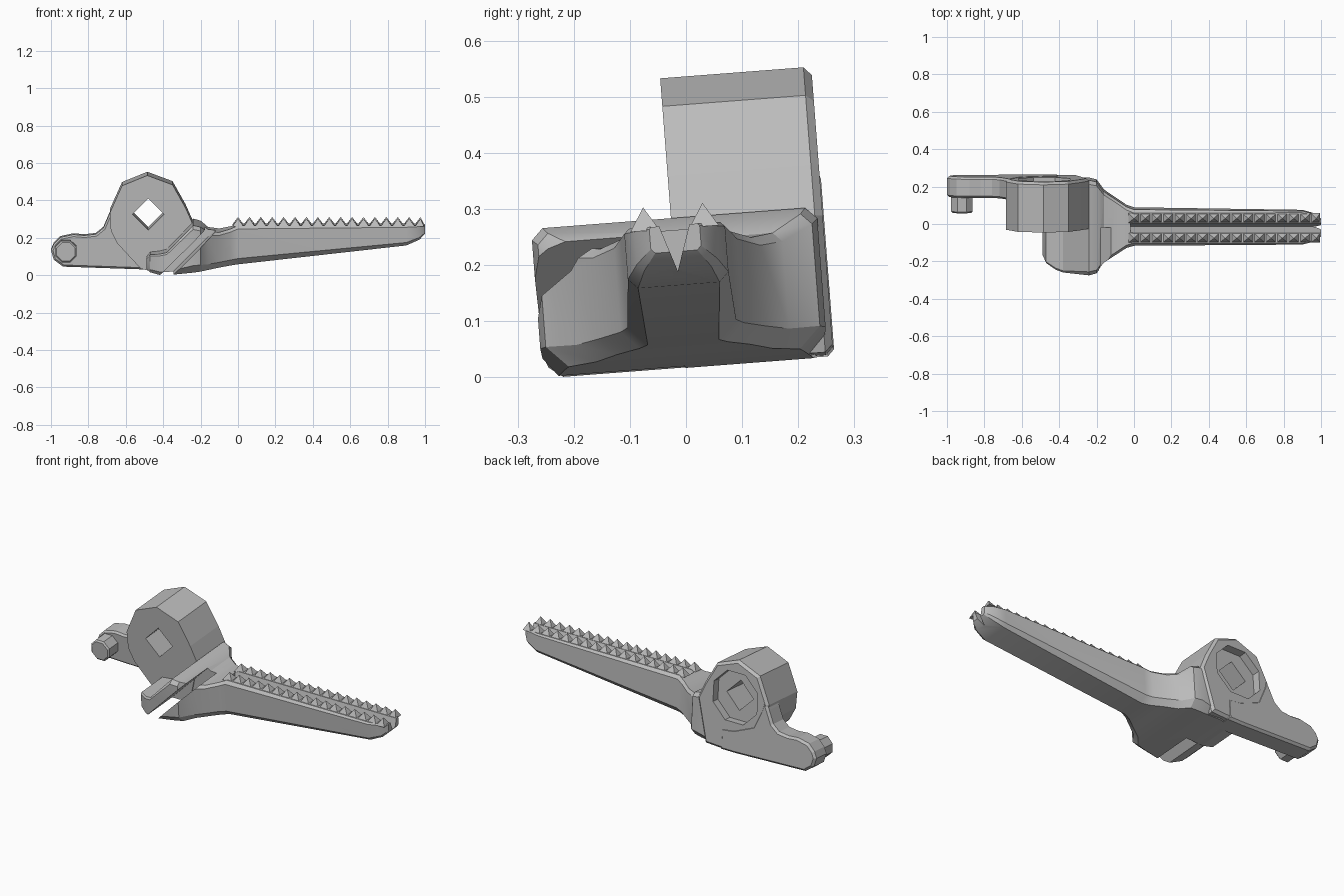
import bpy, bmesh, math
from mathutils import Matrix, Vector

cube = bpy.data.objects.get("Cube")
if cube:
    bpy.data.objects.remove(cube, do_unlink=True)

# Single bare metal colour
metal = bpy.data.materials.new("grey metal")
metal.use_nodes = True
metal.diffuse_color = (0.5, 0.5, 0.5, 1)
metal.node_tree.nodes["Principled BSDF"].inputs["Base Color"].default_value = (0.5, 0.5, 0.5, 1)

# The whole lever leans slightly about its long axis
TILT = Matrix.Rotation(math.radians(4.4), 4, 'X')


def finish(name, bm):
    bmesh.ops.recalc_face_normals(bm, faces=bm.faces)
    bm.transform(TILT)
    mesh = bpy.data.meshes.new(name)
    bm.to_mesh(mesh)
    bm.free()
    mesh.materials.append(metal)
    obj = bpy.data.objects.new(name, mesh)
    bpy.context.collection.objects.link(obj)
    return obj


def prism(name, outline, y0, y1, chamfers=()):
    """Extrude an (x, z) outline from y0 to y1, chamfering the rims given as (y, width)."""
    bm = bmesh.new()
    face = bm.faces.new([bm.verts.new((x, y0, z)) for x, z in outline])
    ext = bmesh.ops.extrude_face_region(bm, geom=[face])
    for v in ext["geom"]:
        if isinstance(v, bmesh.types.BMVert):
            v.co.y = y1
    bmesh.ops.recalc_face_normals(bm, faces=bm.faces)
    for y, width in chamfers:
        rim = [e for e in bm.edges if all(abs(v.co.y - y) < 1e-5 for v in e.verts)]
        bmesh.ops.bevel(bm, geom=rim, offset=width, segments=1, affect='EDGES')
    return finish(name, bm)


def loft(name, rings):
    bm = bmesh.new()
    loops = [[bm.verts.new(p) for p in ring] for ring in rings]
    for a, b in zip(loops, loops[1:]):
        for i in range(len(a)):
            j = (i + 1) % len(a)
            bm.faces.new((a[i], a[j], b[j], b[i]))
    bm.faces.new(loops[0])
    bm.faces.new(loops[-1])
    return finish(name, bm)


def ngon(cx, cz, r, n, turn=0.0):
    return [(cx + r * math.cos(turn + math.tau * i / n),
             cz + r * math.sin(turn + math.tau * i / n)) for i in range(n)]


def cut(obj, cutter):
    mod = obj.modifiers.new("cut", 'BOOLEAN')
    mod.operation = 'DIFFERENCE'
    mod.solver = 'EXACT'
    mod.object = cutter
    cutter.hide_render = True
    bpy.context.view_layer.objects.active = obj
    bpy.ops.object.modifier_apply(modifier=mod.name)
    bpy.data.objects.remove(cutter, do_unlink=True)


# Peg body flaring into the clamp block: x, half width, bottom z, top z
stations = [
    (-.488, .16, .045, .10), (-.47, .20, .03, .125), (-.42, .235, .018, .13),
    (-.38, .25, .017, .14), (-.24, .255, .03, .285), (-.20, .245, .035, .275),
    (-.16, .19, .04, .245), (-.10, .15, .05, .24), (-.04, .11, .058, .255),
    (0, .097, .063, .272), (.9, .09, .165, .272), (.97, .072, .195, .272),
    (1, .045, .225, .272)]


def section(x, w, zb, zt):
    h = zt - zb
    t, b = .08 * h, .16 * h
    half = [(w - b, zb), (w, zb + b), (w, zt - t), (w - t, zt)]
    return [(x, y, z) for y, z in half] + [(x, -y, z) for y, z in reversed(half)]


body = loft("peg_body", [section(*s) for s in stations])

# Diagonal clamp slot, open at the front, top and bottom
cut(body, prism("slot_cutter", [(-.48, -.045), (-.41, -.045), (-.01, .355), (-.08, .355)], -.4, 0))

# V groove between the two rows of teeth
groove = [(-.028, .275), (-.032, .32), (.032, .32), (.028, .275), (0, .19)]
cut(body, loft("groove_cutter", [[(x, y, z) for y, z in groove] for x in (-.02, 1.1)]))

# Round hub with a square through hole and an eight-sided recess at the back
HX, HZ = -.48, .327
hub = prism("hub", [(-.485, .535), (-.62, .48), (-.685, .335), (-.68, .24), (-.645, .17),
                    (-.52, .035), (-.45, .018), (-.3, .026), (-.24, .27), (-.28, .36),
                    (-.35, .485)], -.005, .265, [(.265, .014)])
cut(hub, prism("square_cutter", ngon(HX, HZ, .085, 4), -.1, .4))
cut(hub, prism("recess_cutter", ngon(HX, HZ, .15, 8, math.pi / 8), .22, .4))

# Side arm reaching to the pin
prism("side_arm", [(-1, .12), (-.985, .07), (-.935, .033), (-.5, .018), (-.4, .018), (-.4, .14),
                   (-.48, .15), (-.6, .2), (-.645, .3), (-.66, .37), (-.69, .31), (-.72, .24),
                   (-.76, .207), (-.82, .2), (-.88, .205), (-.95, .19), (-.985, .155)],
      .155, .267, [(.155, .01), (.267, .012)])
prism("arm_pin", ngon(-.92, .12, .062, 8, math.pi / 8), .07, .17, [(.07, .008)])

# Two rows of pyramid teeth
bm = bmesh.new()
for side in (-1, 1):
    for i in range(17):
        x, y = .061 * i, side * .053
        base = [bm.verts.new((x + dx, y + dy, .266))
                for dx, dy in ((-.03, -.026), (.03, -.026), (.03, .026), (-.03, .026))]
        if i == 16:
            for v in base:
                v.co.x = min(v.co.x, .995)
        tip = bm.verts.new((x, y, .308))
        bm.faces.new(base[::-1])
        for k in range(4):
            bm.faces.new((base[k], base[(k + 1) % 4], tip))
finish("grip_teeth", bm)

# Soft blend on the flare, crisp edges elsewhere
bpy.ops.object.select_all(action='DESELECT')
body.select_set(True)
bpy.context.view_layer.objects.active = body
bpy.ops.object.shade_smooth_by_angle(angle=math.radians(28))
